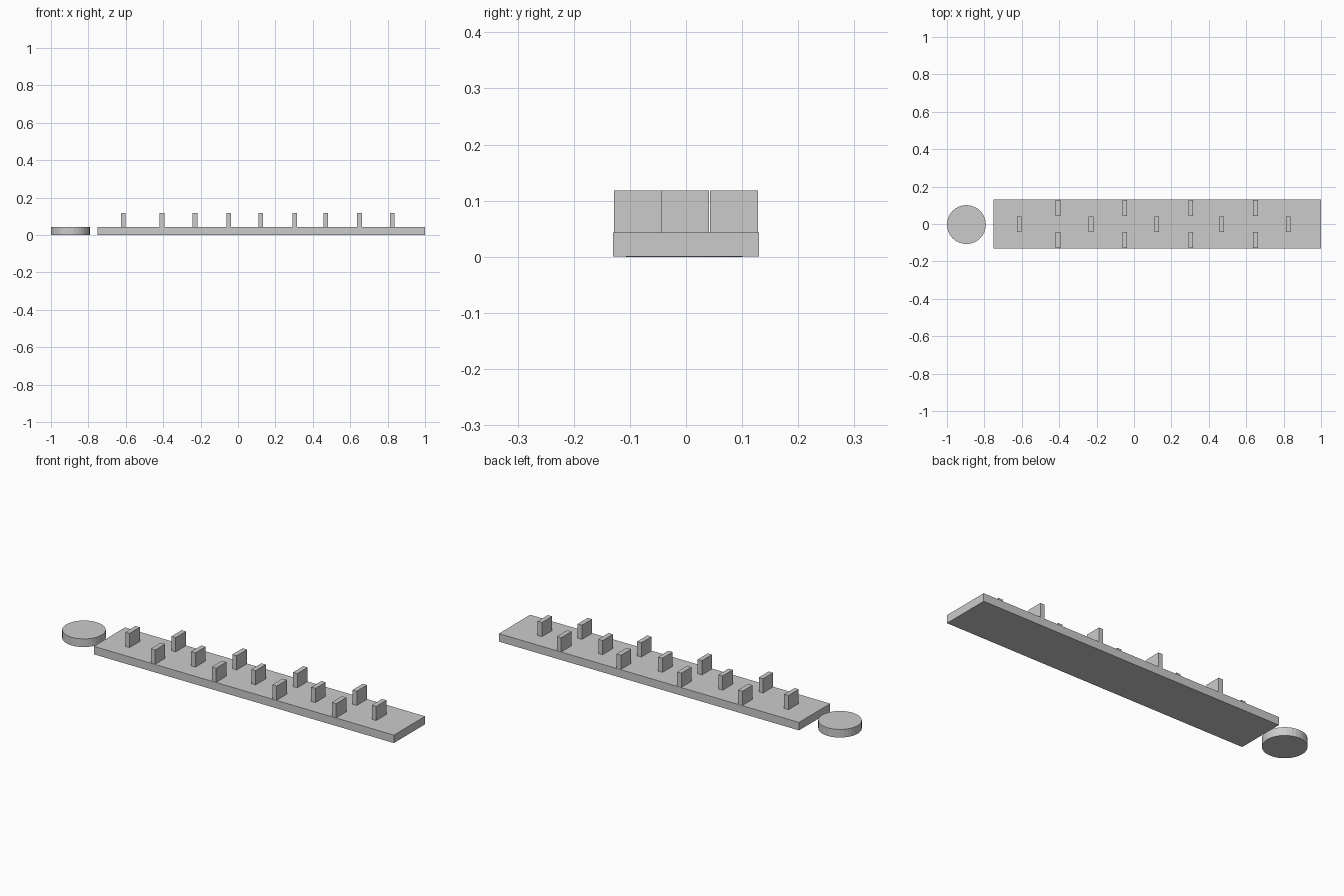
import bpy

if "Cube" in bpy.data.objects:
    bpy.data.objects.remove(bpy.data.objects["Cube"])


def box(name, x0, x1, y0, y1, z0, z1):
    bpy.ops.mesh.primitive_cube_add(size=1, location=((x0 + x1) / 2, (y0 + y1) / 2, (z0 + z1) / 2))
    ob = bpy.context.object
    ob.name = name
    ob.scale = (x1 - x0, y1 - y0, z1 - z0)
    bpy.ops.object.transform_apply(location=False, rotation=False, scale=True)
    return ob


# Long flat board
TOP = 0.043
box("board", -0.75, 1.0, -0.13, 0.13, 0.001, TOP)


def peg(name, x, y0, y1):
    box(name, x - 0.0125, x + 0.0125, y0, y1, TOP - 0.002, 0.118)


# Single upright blocks down the middle
for i, x in enumerate((-0.614, -0.23, 0.121, 0.47, 0.824)):
    peg(f"middle_block_{i + 1}", x, -0.044, 0.041)

# Pairs of upright blocks along the edges
for i, x in enumerate((-0.406, -0.05, 0.303, 0.65)):
    peg(f"front_block_{i + 1}", x, -0.128, -0.044)
    peg(f"back_block_{i + 1}", x, 0.043, 0.1285)

# Loose round puck beside the board
bpy.ops.mesh.primitive_cylinder_add(vertices=32, radius=0.104, depth=TOP, location=(-0.896, -0.003, TOP / 2))
bpy.context.object.name = "puck"
